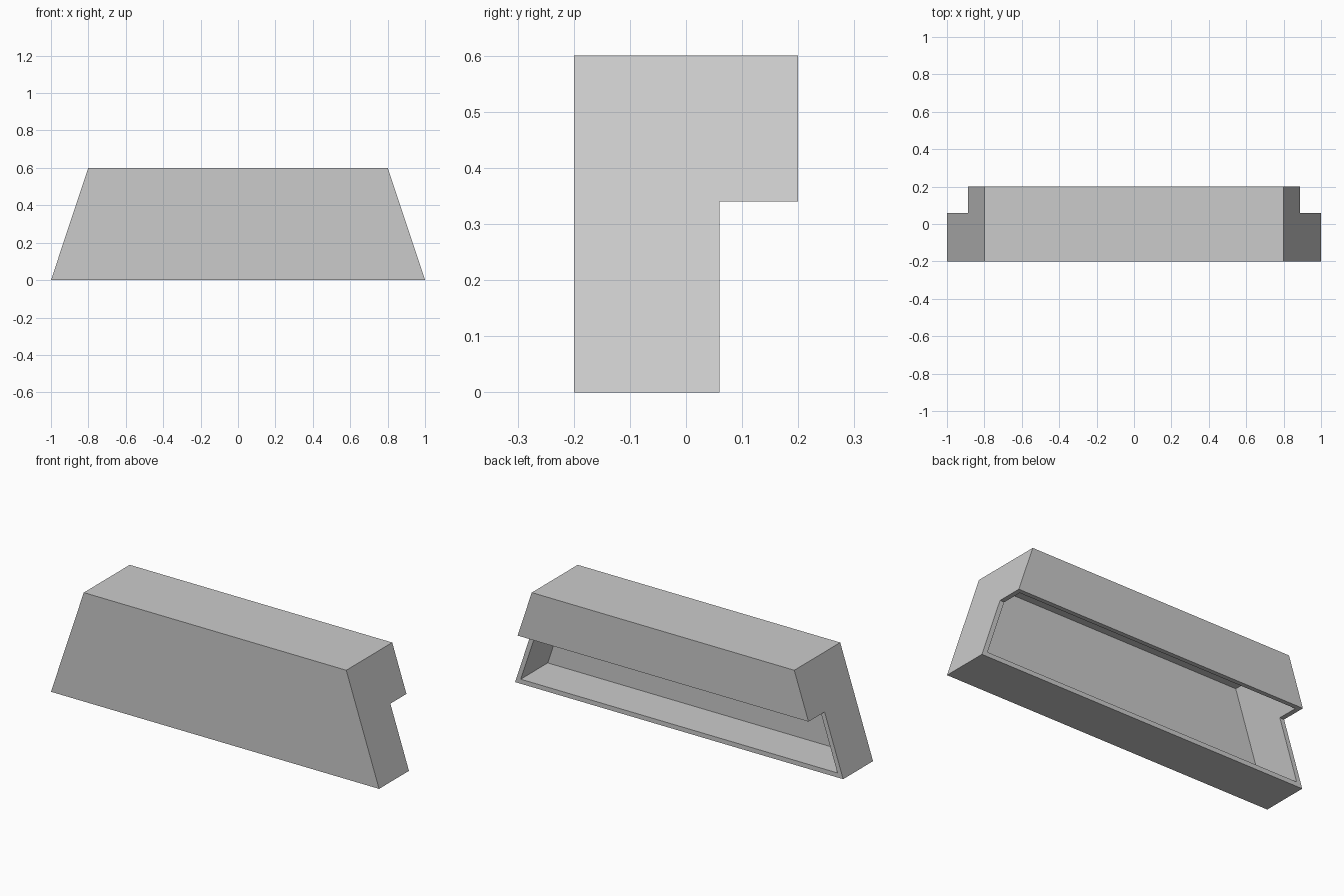
import bpy
import bmesh

cube = bpy.data.objects.get("Cube")
if cube:
    bpy.data.objects.remove(cube, do_unlink=True)

HEIGHT, HALF_DEPTH = 0.6, 0.2
STEP_Z, STEP_Y = 0.34, 0.06      # underside and inner corner of the overhang
WALL = 0.025
TAPER = 1 / 3                    # inward lean of the sloping ends

grey = bpy.data.materials.new("light_grey")
grey.use_nodes = True
colour = (0.6, 0.6, 0.6, 1)
grey.diffuse_color = colour
grey.node_tree.nodes["Principled BSDF"].inputs["Base Color"].default_value = colour


def tapered_prism(name, profile, half_base):
    """Span a (y, z) profile between two ends that lean inward with height."""
    bm = bmesh.new()
    ends = [[bm.verts.new((side * (half_base - TAPER * z), y, z)) for y, z in profile]
            for side in (-1, 1)]
    for end in ends:
        bm.faces.new(end)
    n = len(profile)
    for i in range(n):
        j = (i + 1) % n
        bm.faces.new((ends[0][i], ends[0][j], ends[1][j], ends[1][i]))
    bmesh.ops.recalc_face_normals(bm, faces=bm.faces)
    mesh = bpy.data.meshes.new(name)
    bm.to_mesh(mesh)
    bm.free()
    mesh.materials.append(grey)
    obj = bpy.data.objects.new(name, mesh)
    bpy.context.collection.objects.link(obj)
    return obj


# Outer casing with a stepped back
casing = tapered_prism("casing", [
    (-HALF_DEPTH, 0), (STEP_Y, 0), (STEP_Y, STEP_Z),
    (HALF_DEPTH, STEP_Z), (HALF_DEPTH, HEIGHT), (-HALF_DEPTH, HEIGHT)], 1)

# Hollow interior, open at the back and beneath the overhang
inner = HALF_DEPTH - WALL
cavity = tapered_prism("cavity_cutter", [
    (-inner, WALL), (inner, WALL),
    (inner, HEIGHT - WALL), (-inner, HEIGHT - WALL)], 1 - WALL * 1.054)
cavity.hide_render = True

cut = casing.modifiers.new("hollow", "BOOLEAN")
cut.operation = "DIFFERENCE"
cut.solver = "EXACT"
cut.object = cavity
bpy.context.view_layer.objects.active = casing
bpy.ops.object.modifier_apply(modifier=cut.name)
bpy.data.objects.remove(cavity, do_unlink=True)
